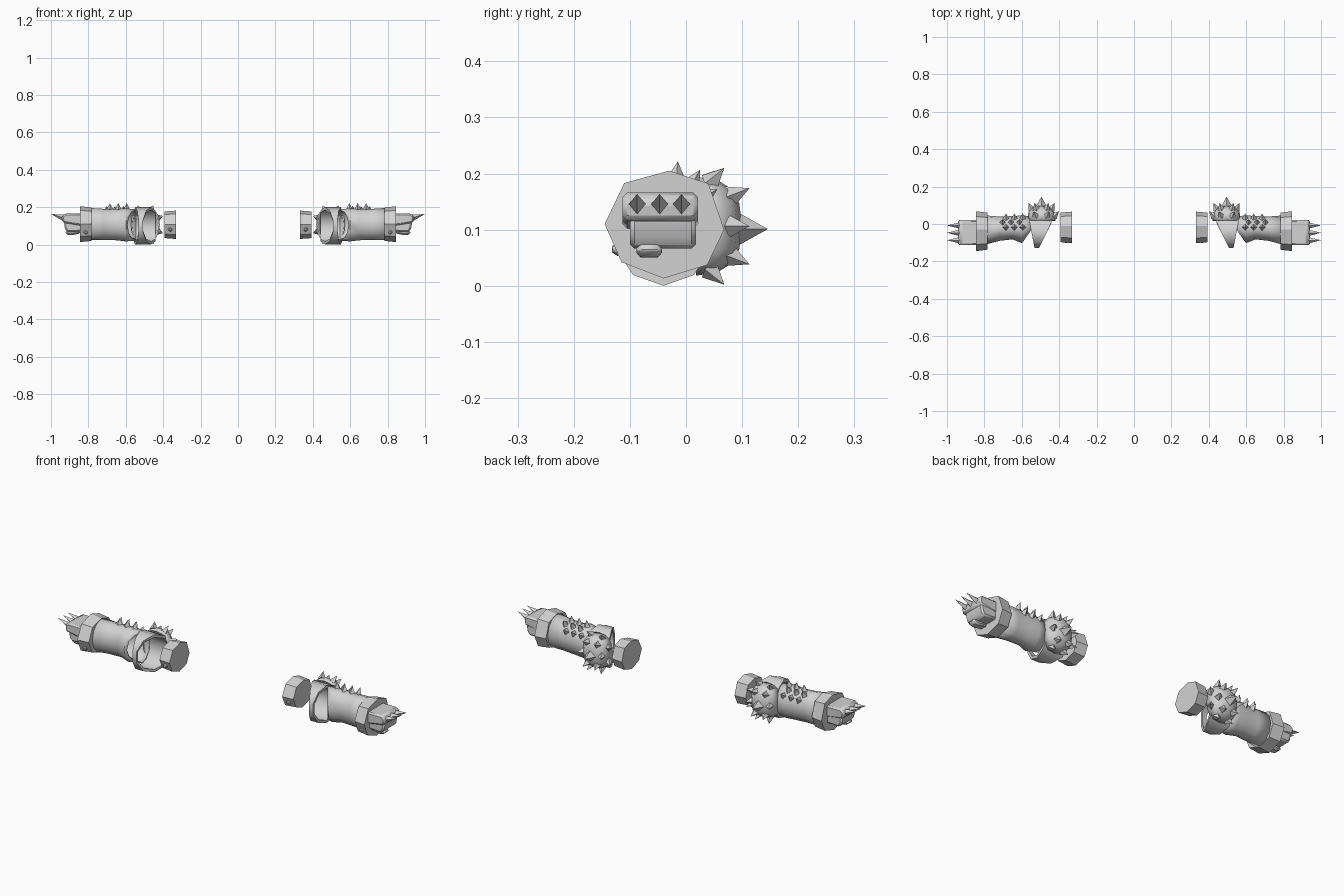
import bpy, bmesh, math
from mathutils import Vector, Matrix

if "Cube" in bpy.data.objects:
    bpy.data.objects.remove(bpy.data.objects["Cube"])

metal = bpy.data.materials.new("light grey")
metal.diffuse_color = (0.65, 0.65, 0.65, 1)
metal.use_nodes = True
metal.node_tree.nodes["Principled BSDF"].inputs["Base Color"].default_value = metal.diffuse_color


def finish(name, bm, wall=0, bevel=0, angle=40):
    """Turn a bmesh for one arm into an object mirrored across x = 0."""
    bmesh.ops.recalc_face_normals(bm, faces=bm.faces)
    me = bpy.data.meshes.new(name)
    bm.to_mesh(me)
    bm.free()
    ob = bpy.data.objects.new(name, me)
    bpy.context.collection.objects.link(ob)
    me.materials.append(metal)
    bpy.ops.object.select_all(action='DESELECT')
    ob.select_set(True)
    bpy.context.view_layer.objects.active = ob
    bpy.ops.object.shade_smooth_by_angle(angle=math.radians(angle))
    if wall:
        m = ob.modifiers.new("wall", 'SOLIDIFY')
        m.thickness = wall
        m.offset = -1
    if bevel:
        m = ob.modifiers.new("bevel", 'BEVEL')
        m.width = bevel
        m.segments = 1
    ob.modifiers.new("mirror", 'MIRROR').use_axis = (True, False, False)
    return ob


def loft(bm, rings, caps=True, closed=False):
    """Skin a list of equal point rings."""
    vs = [[bm.verts.new(p) for p in r] for r in rings]
    n = len(vs[0])
    pairs = list(zip(vs, vs[1:])) + ([(vs[-1], vs[0])] if closed else [])
    for a, b in pairs:
        for i in range(n):
            j = (i + 1) % n
            bm.faces.new((a[i], a[j], b[j], b[i]))
    if caps:
        bm.faces.new(vs[0])
        bm.faces.new(vs[-1])


def spike(bm, base, direction, r, length, sides=4):
    """Pyramid standing on base, slightly sunk into the surface."""
    d = Vector(direction).normalized()
    rot = d.to_track_quat('Z', 'Y').to_matrix().to_4x4()
    mid = Vector(base) + d * (length / 2 - 0.004)
    bmesh.ops.create_cone(bm, cap_ends=True, segments=sides, radius1=r, radius2=0,
                          depth=length, matrix=Matrix.Translation(mid) @ rot)


def ellipse(x, cy, cz, ry, rz, n=12):
    return [(x, cy + ry * math.cos(t), cz + rz * math.sin(t))
            for t in (2 * math.pi * i / n for i in range(n))]


# Wrist cuff: irregular octagon flaring toward the hand
OCT = [(-0.145, 0.11), (-0.11, 0.183), (-0.03, 0.205), (0.04, 0.182),
       (0.068, 0.1), (0.038, 0.037), (-0.04, 0.013), (-0.115, 0.042)]


def oct_ring(x, s, cy=-0.037, cz=0.108):
    return [(x, cy + (y + 0.037) * s, cz + (z - 0.108) * s) for y, z in OCT]


bm = bmesh.new()
loft(bm, [oct_ring(0.783, 0.8), oct_ring(0.783, 0.93), oct_ring(0.845, 1.0)])
finish("wrist_cuff", bm, angle=25)

# Upper arm cuff: a separate closed octagon
bm = bmesh.new()
loft(bm, [oct_ring(0.332, 0.79, -0.017, 0.105), oct_ring(0.394, 0.74, -0.017, 0.105)])
finish("upper_arm_cuff", bm, angle=25)

# Rivets on the front of both cuffs
bm = bmesh.new()
for x, y, z in ((0.815, -0.122, 0.065), (0.363, -0.092, 0.08)):
    bmesh.ops.create_icosphere(bm, subdivisions=1, radius=0.012,
                               matrix=Matrix.Translation((x, y, z)))
finish("cuff_rivets", bm)

# Forearm: waisted sleeve whose elbow end is cut back at the front
SECTIONS = [(0.545, -0.025, 0.105, 0.066, 0.084), (0.60, -0.028, 0.105, 0.074, 0.088),
            (0.65, -0.02, 0.107, 0.062, 0.084), (0.72, -0.025, 0.108, 0.065, 0.083),
            (0.795, -0.032, 0.11, 0.078, 0.086)]
rings = [ellipse(*s) for s in SECTIONS]
rings[0] = [(x + 0.045 * max(0, -(y + 0.025) / 0.066), y, z) for x, y, z in rings[0]]
bm = bmesh.new()
loft(bm, rings, caps=False)
finish("forearm", bm, wall=0.008)

# Forearm spikes in staggered rows over the top and back
bm = bmesh.new()
for row, deg in enumerate((5, 30, 55)):
    for k in range(3):
        x = 0.595 + 0.045 * k + 0.018 * (row % 2)
        a = math.radians(deg)
        n = Vector((0, math.sin(a), math.cos(a)))
        spike(bm, (x, -0.023 + 0.066 * n.y, 0.106 + 0.086 * n.z), n, 0.018, 0.034)
finish("forearm_spikes", bm, angle=20)

# Elbow ring: wedge segment, wide at the back and narrow at the front
rings = []
outer, inner = [], []
for i in range(10):
    t = 2 * math.pi * (i + 0.5) / 10
    c, s = math.cos(t), math.sin(t)
    f = max(0, min(1, 0.35 - 0.68 * c))
    xa, xb = 0.44 + 0.068 * f, 0.558 - 0.026 * f
    for k, (ry, rz) in enumerate(((0.092, 0.1), (0.08, 0.085))):
        p = (-0.04 + ry * c, 0.1 + rz * s)
        (outer, inner)[k].append(((xa, *p), (xb, *p)))
rings = [[p[0] for p in outer], [p[1] for p in outer],
         [p[1] for p in inner], [p[0] for p in inner]]
bm = bmesh.new()
loft(bm, rings, caps=False, closed=True)
finish("elbow_ring", bm)

# Elbow cup: hollow rounded dome facing back
CENTRE, RADII = Vector((0.495, 0.018, 0.106)), Vector((0.077, 0.082, 0.088))
bm = bmesh.new()
bmesh.ops.create_uvsphere(bm, u_segments=12, v_segments=8, radius=1)
bmesh.ops.delete(bm, geom=[v for v in bm.verts if v.co.y < -0.05], context='VERTS')
for v in bm.verts:
    p = Vector([math.copysign(abs(c) ** 0.8, c) for c in v.co])
    v.co = CENTRE + p * RADII
finish("elbow_cup", bm, wall=0.008)

# Elbow spikes: one large in the middle, two rings around it
bm = bmesh.new()
spike(bm, CENTRE + Vector((0, 0.078, -0.005)), (0, 1, 0), 0.03, 0.054)
for tilt, count, offset in ((42, 6, 0), (74, 8, 22)):
    for k in range(count):
        a, b = math.radians(360 * k / count + offset), math.radians(tilt)
        d = Vector((math.sin(b) * math.cos(a), math.cos(b), math.sin(b) * math.sin(a)))
        if tilt > 50 and d.x > 0.6:      # leave the forearm side clear
            continue
        q = Vector([math.copysign(abs(c) ** 0.9, c) for c in d])
        spike(bm, CENTRE + q * RADII, d + Vector((0, 0.6, 0)), 0.02, 0.04)
finish("elbow_spikes", bm, angle=20)


def slab(name, profile, y0, y1, taper=0.9, bevel=0.008):
    """Extrude an x-z profile across y."""
    bm = bmesh.new()
    loft(bm, [[(x, y, z) for x, z in profile] for y in (y0, y1)])
    return finish(name, bm, bevel=bevel)


# Hand: back of the hand with knuckles, curled fingers, thumb
slab("hand_back", [(0.83, 0.165), (0.925, 0.166), (0.942, 0.15), (0.937, 0.117),
                   (0.83, 0.10)], -0.113, 0.021)
slab("curled_fingers", [(0.83, 0.12), (0.932, 0.122), (0.925, 0.085), (0.912, 0.066),
                        (0.83, 0.07)], -0.1, 0.018)
slab("thumb", [(0.84, 0.085), (0.925, 0.072), (0.918, 0.054), (0.89, 0.05),
               (0.84, 0.06)], -0.088, -0.043)

# Knuckle spikes
bm = bmesh.new()
for y in (-0.087, -0.047, -0.008):
    spike(bm, (0.925, y, 0.141), (1, 0, 0.3), 0.02, 0.082)
finish("knuckle_spikes", bm, angle=20)
